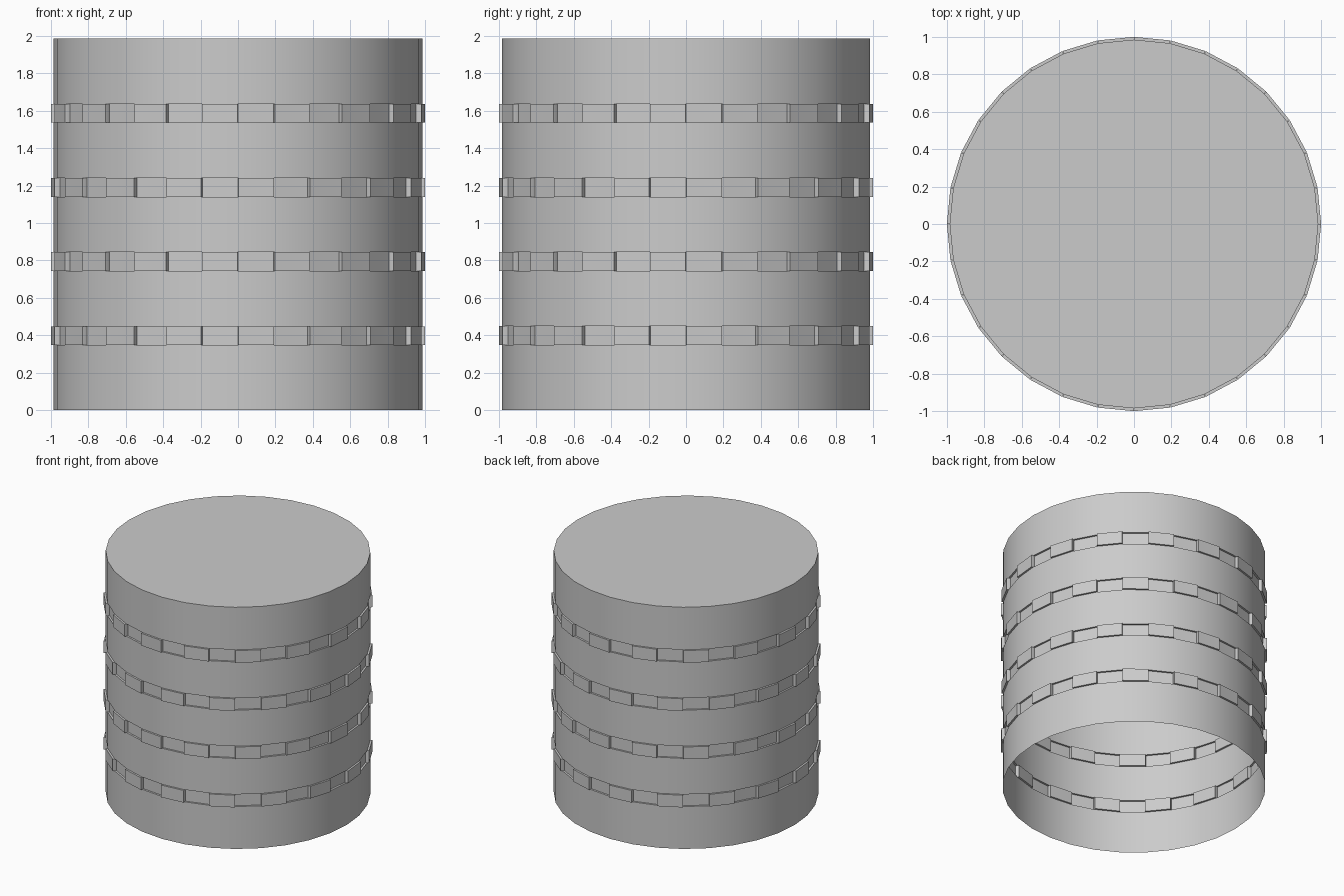
import bpy, bmesh, math
from mathutils import Vector

if "Cube" in bpy.data.objects:
    bpy.data.objects.remove(bpy.data.objects["Cube"])

SIDES = 32
RADIUS = 0.985
HEIGHT = 1.985
DEPTH = 0.015          # how far the blocks stand out or sink in
BAND_Z = [0.398 + 0.396 * i for i in range(4)]
BAND_HALF = 0.05

grey = bpy.data.materials.new("plain_grey")
grey.diffuse_color = (0.6, 0.6, 0.6, 1)
grey.use_nodes = True
grey.node_tree.nodes["Principled BSDF"].inputs["Base Color"].default_value = grey.diffuse_color

bm = bmesh.new()

# Horizontal levels: base, the edges of each band, top rim
levels = [0.0]
for z in BAND_Z:
    levels += [z - BAND_HALF, z + BAND_HALF]
levels.append(HEIGHT)


def ring(radius, z):
    return [bm.verts.new((radius * math.cos(2 * math.pi * i / SIDES),
                          radius * math.sin(2 * math.pi * i / SIDES), z))
            for i in range(SIDES)]


rings = [ring(RADIUS, z) for z in levels]


def block(quad, offset):
    """Push one wall panel along its normal and close its four sides."""
    mid = sum((v.co for v in quad), Vector()) / 4
    push = Vector((mid.x, mid.y, 0)).normalized() * offset
    moved = [bm.verts.new(v.co + push) for v in quad]
    bm.faces.new(moved)
    for k in range(4):
        n = (k + 1) % 4
        bm.faces.new((quad[k], quad[n], moved[n], moved[k]))


# Drum wall, with bands of alternately raised and sunken blocks
for lv in range(len(levels) - 1):
    low, high = rings[lv], rings[lv + 1]
    for i in range(SIDES):
        j = (i + 1) % SIDES
        quad = [low[i], low[j], high[j], high[i]]
        if lv % 2 == 0:
            bm.faces.new(quad)
        else:
            band = lv // 2
            block(quad, DEPTH if (i + band) % 2 == 0 else -DEPTH)

# Flat lid, base left open
bm.faces.new(rings[-1])

mesh = bpy.data.meshes.new("banded_drum")
bm.to_mesh(mesh)
bm.free()
mesh.materials.append(grey)
drum = bpy.data.objects.new("banded_drum", mesh)
bpy.context.collection.objects.link(drum)

bpy.context.view_layer.objects.active = drum
drum.select_set(True)
bpy.ops.object.shade_smooth_by_angle(angle=math.radians(30))
